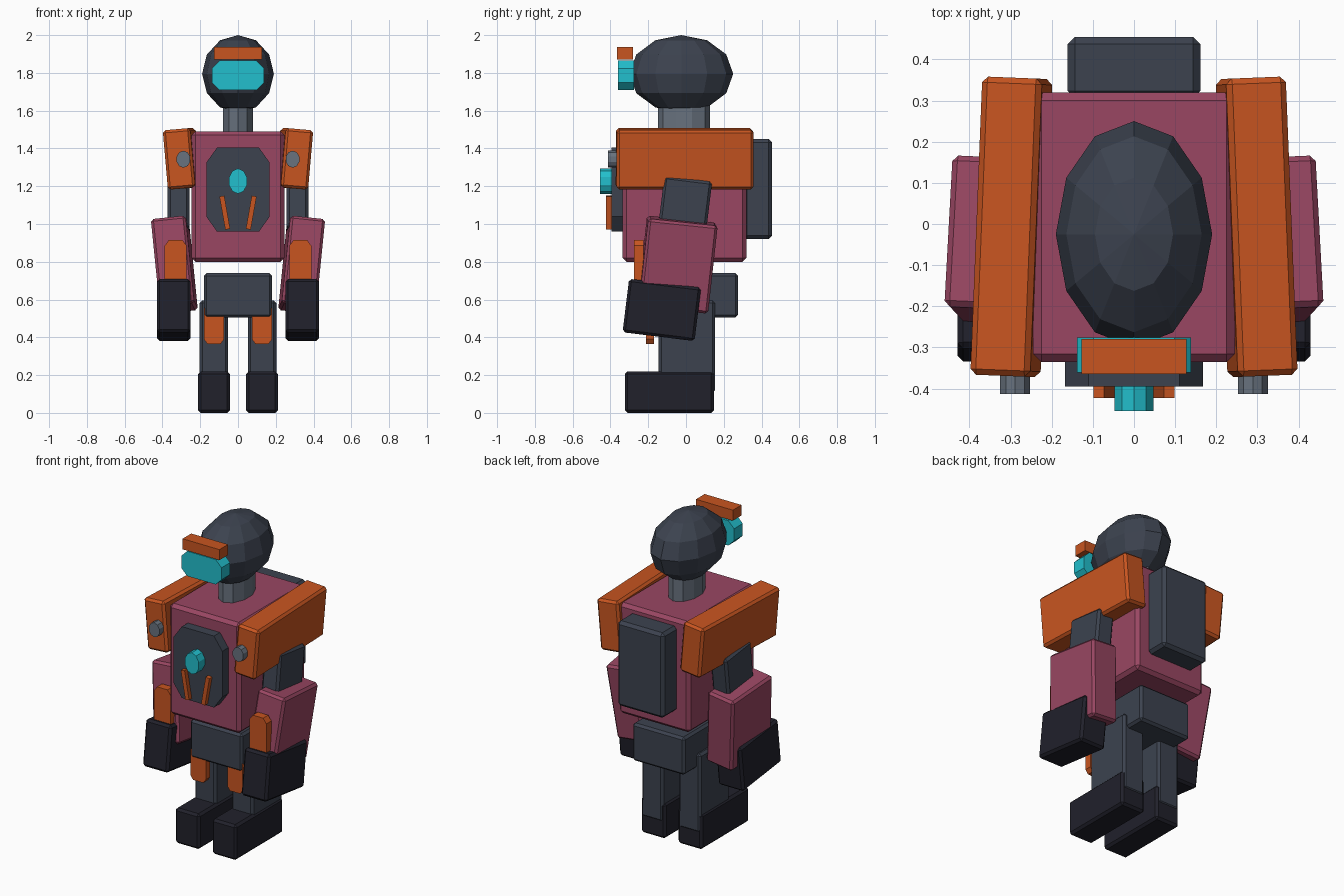
import bpy, bmesh, math
from mathutils import Matrix, Euler

cube = bpy.data.objects.get("Cube")
if cube:
    bpy.data.objects.remove(cube, do_unlink=True)


def material(name, rgb):
    m = bpy.data.materials.new(name)
    m.use_nodes = True
    m.diffuse_color = (*rgb, 1)
    m.node_tree.nodes["Principled BSDF"].inputs["Base Color"].default_value = (*rgb, 1)
    return m


slate = material("slate", (.045, .055, .078))
plum = material("plum", (.32, .062, .123))
orange = material("orange", (.58, .091, .0145))
cyan = material("cyan", (.016, .52, .61))
steel = material("steel", (.138, .168, .209))
black = material("near_black", (.015, .015, .024))


def finish(name, bm, mat, loc, rot=(0, 0, 0)):
    bmesh.ops.recalc_face_normals(bm, faces=bm.faces)
    mesh = bpy.data.meshes.new(name)
    bm.to_mesh(mesh)
    bm.free()
    mesh.materials.append(mat)
    ob = bpy.data.objects.new(name, mesh)
    ob.location = loc
    ob.rotation_euler = Euler([math.radians(a) for a in rot])
    bpy.context.scene.collection.objects.link(ob)
    return ob


def box(name, mat, loc, size, rot=(0, 0, 0), bevel=.014):
    bm = bmesh.new()
    bmesh.ops.create_cube(bm, size=1, matrix=Matrix.Diagonal((*size, 1)))
    ob = finish(name, bm, mat, loc, rot)
    if bevel:
        mod = ob.modifiers.new("edges", "BEVEL")
        mod.width = bevel
        mod.segments = 1
    return ob


def prism(name, mat, loc, outline, depth):
    """Extrude an x-z outline along y, centred on loc."""
    bm = bmesh.new()
    face = bm.faces.new([bm.verts.new((x, -depth / 2, z)) for x, z in outline])
    ext = bmesh.ops.extrude_face_region(bm, geom=[face])
    verts = [v for v in ext["geom"] if isinstance(v, bmesh.types.BMVert)]
    bmesh.ops.translate(bm, verts=verts, vec=(0, depth, 0))
    return finish(name, bm, mat, loc)


def plate(name, mat, loc, size, cx, cz):
    """Rectangular plate with its four corners cut off."""
    w, d, h = size[0] / 2, size[1], size[2] / 2
    outline = [(w - cx, h), (w, h - cz), (w, cz - h), (w - cx, -h),
               (cx - w, -h), (-w, cz - h), (-w, h - cz), (cx - w, h)]
    return prism(name, mat, loc, outline, d)


def disc(name, mat, loc, rx, rz, depth, sides=10):
    turns = [math.tau * i / sides for i in range(sides)]
    return prism(name, mat, loc, [(rx * math.sin(a), rz * math.cos(a)) for a in turns], depth)


# Head and neck
bm = bmesh.new()
bmesh.ops.create_uvsphere(bm, u_segments=12, v_segments=6, radius=1,
                          matrix=Matrix.Diagonal((.19, .275, .205, 1)))
finish("head", bm, slate, (0, -.025, 1.795))
bm = bmesh.new()
bmesh.ops.create_cone(bm, cap_ends=True, segments=10, radius1=1, radius2=1, depth=.2,
                      matrix=Matrix.Diagonal((.083, .137, 1, 1)))
finish("neck", bm, steel, (0, -.01, 1.56))
plate("visor", cyan, (0, -.318, 1.787), (.277, .085, .155), .04, .04)
box("brow", orange, (0, -.322, 1.903), (.254, .085, .066), bevel=0)

# Torso, pelvis and backpack
box("torso", plum, (0, -.008, 1.145), (.49, .655, .69), bevel=.02)
box("pelvis", slate, (0, .028, .622), (.36, .495, .235))
box("backpack", slate, (0, .38, 1.185), (.322, .15, .53), bevel=.018)

# Chest details
plate("chest_plate", slate, (0, -.355, 1.182), (.336, .08, .445), .057, .08)
disc("chest_light", cyan, (0, -.42, 1.227), .05, .067, .07)

# Arms, legs and paired details
for s, side in ((1, "left"), (-1, "right")):
    box(side + "_chest_bar", orange, (s * .07, -.405, 1.06), (.026, .035, .178),
        (0, s * 10, 0), 0)
    box(side + "_shoulder", orange, (s * .298, -.007, 1.345), (.146, .725, .315),
        (0, s * 5, s * 2.3))
    disc(side + "_shoulder_bolt", steel, (s * .289, -.388, 1.343), .038, .045, .05)
    box(side + "_upper_arm", slate, (s * .315, -.005, 1.1), (.115, .255, .28), (-7, 0, 0))
    box(side + "_forearm", plum, (s * .337, -.045, .785), (.185, .37, .47),
        (-6, s * 6, s * 2.5))
    plate(side + "_forearm_plate", orange, (s * .33, -.25, .785), (.116, .05, .26), .022, .03)
    box(side + "_hand", black, (s * .34, -.128, .545), (.178, .384, .285), (-7, 0, 0))
    box(side + "_leg", slate, (s * .128, .004, .35), (.15, .298, .49))
    plate(side + "_thigh_plate", orange, (s * .127, -.19, .47), (.106, .042, .21), .018, .025)
    box(side + "_foot", black, (s * .127, -.088, .11), (.168, .47, .22))
